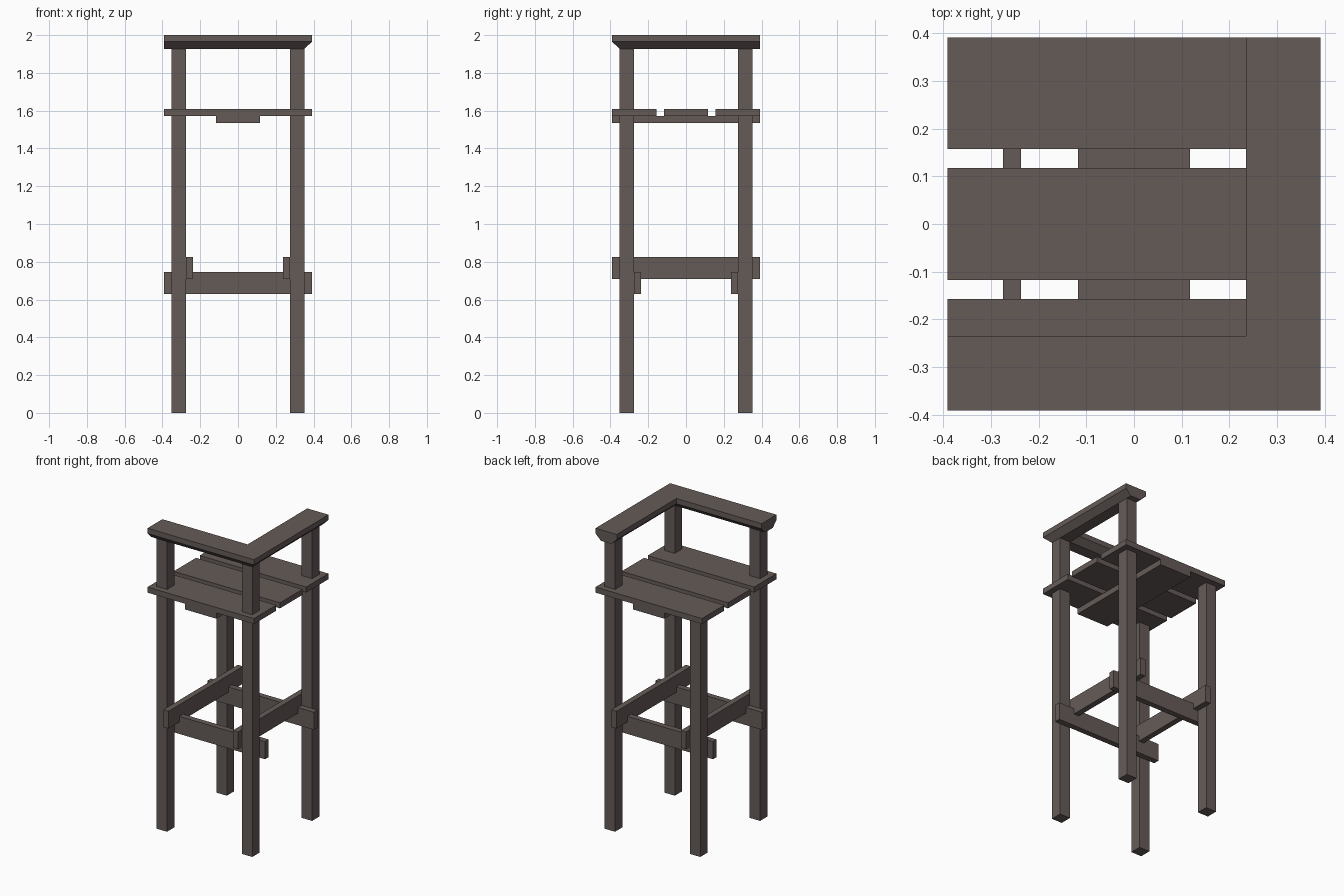
import bpy, bmesh

if "Cube" in bpy.data.objects:
    bpy.data.objects.remove(bpy.data.objects["Cube"])

wood = bpy.data.materials.new("dark_wood")
wood.diffuse_color = (0.13, 0.105, 0.097, 1)
wood.use_nodes = True
wood.node_tree.nodes["Principled BSDF"].inputs["Base Color"].default_value = wood.diffuse_color

H = 0.391            # half of overall width
LEG_IN, LEG_OUT = 0.275, 0.352
SEAT_LOW, SEAT_TOP = 1.572, 1.609
RAIL_LOW, RAIL_MID, RAIL_TOP = 1.927, 1.965, 2.0


def finish(name, bm):
    bmesh.ops.recalc_face_normals(bm, faces=bm.faces)
    mesh = bpy.data.meshes.new(name)
    bm.to_mesh(mesh)
    bm.free()
    mesh.materials.append(wood)
    obj = bpy.data.objects.new(name, mesh)
    bpy.context.collection.objects.link(obj)
    return obj


def box(name, x, y, z):
    """Box from (min, max) ranges."""
    bm = bmesh.new()
    bmesh.ops.create_cube(bm, size=1)
    for v in bm.verts:
        v.co = [sum(r) / 2 + c * (r[1] - r[0]) for r, c in zip((x, y, z), v.co)]
    return finish(name, bm)


def side(s, a, b):
    return tuple(sorted((s * a, s * b)))


# Legs: three carry the rail, the back left one stops under the seat
for sx, xn in ((-1, "left"), (1, "right")):
    for sy, yn in ((-1, "front"), (1, "back")):
        top = SEAT_LOW if (sx, sy) == (-1, 1) else RAIL_LOW
        box(f"{yn}_{xn}_leg", side(sx, LEG_IN, LEG_OUT), side(sy, LEG_IN, LEG_OUT), (0, top))

# Stretchers on the inner faces of the legs
for s, xn, yn in ((-1, "left", "front"), (1, "right", "back")):
    box(f"{yn}_stretcher", (-H, H), side(s, 0.237, LEG_IN), (0.63, 0.747))
    box(f"{xn}_stretcher", side(s, 0.237, LEG_IN), (-H, H), (0.71, 0.825))

# Seat slats and the board beneath them
for name, y in (("front", (-H, -0.157)), ("middle", (-0.117, 0.117)), ("back", (0.157, H))):
    box(f"{name}_seat_slat", (-H, H), y, (SEAT_LOW, SEAT_TOP))
box("seat_support_board", (-0.117, 0.117), (-H, H), (1.534, SEAT_LOW))

# L-shaped rail: chamfered profile swept round a mitred corner
profile = [(0.235, RAIL_TOP), (0.235, RAIL_MID), (LEG_IN, RAIL_LOW),
           (LEG_OUT, RAIL_LOW), (H, RAIL_MID), (H, RAIL_TOP)]
bm = bmesh.new()
rings = [[bm.verts.new(p) for p in ring] for ring in (
    [(-H, -u, z) for u, z in profile],
    [(u, -u, z) for u, z in profile],
    [(u, H, z) for u, z in profile])]
for a, b in zip(rings, rings[1:]):
    for i in range(6):
        j = (i + 1) % 6
        bm.faces.new((a[i], a[j], b[j], b[i]))
bm.faces.new(rings[0])
bm.faces.new(rings[-1])
finish("back_and_arm_rail", bm)
